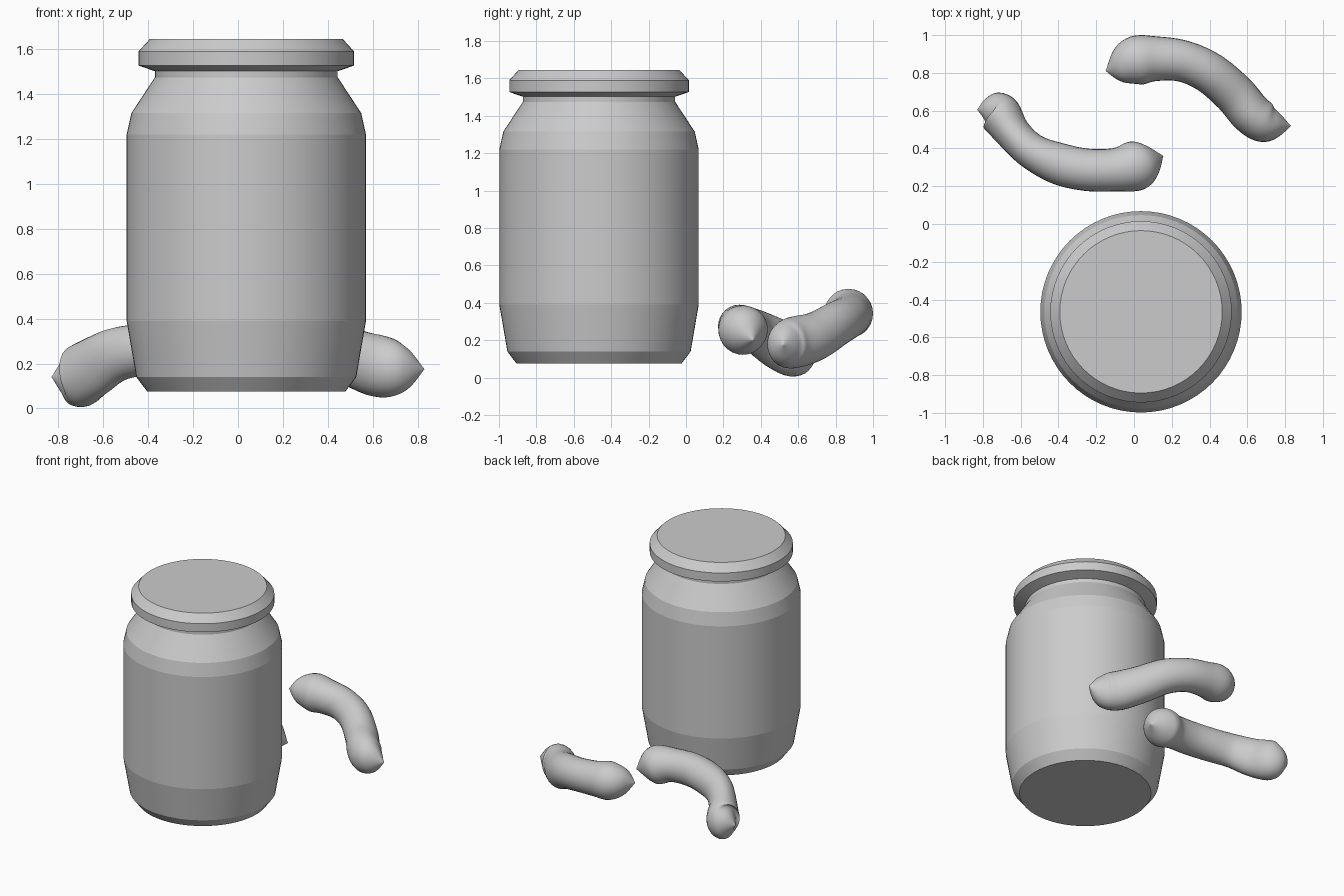
import bpy, bmesh, math
from mathutils import Vector

if "Cube" in bpy.data.objects:
    bpy.data.objects.remove(bpy.data.objects["Cube"])

grey = bpy.data.materials.new("plain grey")
grey.diffuse_color = (0.6, 0.6, 0.6, 1)
grey.use_nodes = True
grey.node_tree.nodes["Principled BSDF"].inputs["Base Color"].default_value = grey.diffuse_color


def loft(name, rings, smooth_angle):
    """Skin a list of vertex rings and cap both ends."""
    bm = bmesh.new()
    loops = [[bm.verts.new(p) for p in ring] for ring in rings]
    n = len(loops[0])
    for a, b in zip(loops, loops[1:]):
        for i in range(n):
            j = (i + 1) % n
            bm.faces.new((a[i], a[j], b[j], b[i]))
    bm.faces.new(loops[0][::-1])
    bm.faces.new(loops[-1])
    bmesh.ops.recalc_face_normals(bm, faces=bm.faces[:])
    me = bpy.data.meshes.new(name)
    bm.to_mesh(me)
    bm.free()
    me.materials.append(grey)
    ob = bpy.data.objects.new(name, me)
    bpy.context.collection.objects.link(ob)
    bpy.ops.object.select_all(action='DESELECT')
    ob.select_set(True)
    bpy.context.view_layer.objects.active = ob
    bpy.ops.object.shade_smooth_by_angle(angle=math.radians(smooth_angle))
    return ob


def lathe(name, profile, cx=0.037, cy=-0.465, n=64):
    rings = [[(cx + r * math.cos(2 * math.pi * i / n),
               cy + r * math.sin(2 * math.pi * i / n), z) for i in range(n)]
             for r, z in profile]
    return loft(name, rings, 8)


def spline(keys, steps):
    """Catmull-Rom interpolation of key vectors of any size."""
    k = [keys[0]] + keys + [keys[-1]]
    out = []
    for s in range(1, len(k) - 2):
        for q in range(steps):
            t = q / steps
            out.append([0.5 * (2 * b + (c - a) * t + (2 * a - 5 * b + 4 * c - d) * t * t
                               + (3 * b - a - 3 * c + d) * t ** 3)
                        for a, b, c, d in zip(*k[s - 1:s + 3])])
    return out + [list(keys[-1])]


def puff(name, keys, n=28):
    """Bent tube; each key is x, y, z, sideways radius, upright radius."""
    pts = spline(keys, 6)
    rings = []
    for i, p in enumerate(pts):
        a, b = pts[max(i - 2, 0)], pts[min(i + 2, len(pts) - 1)]
        t = (Vector(b[:3]) - Vector(a[:3])).normalized()
        side = t.cross(Vector((0, 0, 1))).normalized()
        up = side.cross(t)
        rs, ru = max(p[3], 0.001), max(p[4], 0.001)
        rings.append([Vector(p[:3]) + side * rs * math.cos(2 * math.pi * j / n)
                      + up * ru * math.sin(2 * math.pi * j / n) for j in range(n)])
    return loft(name, rings, 80)


# jar body with shoulder and neck
lathe("jar_body", [(0.441, 0.075), (0.49, 0.14), (0.533, 0.39), (0.533, 1.22),
                   (0.512, 1.315), (0.407, 1.475), (0.407, 1.51)])
# lid
lathe("jar_lid", [(0.407, 1.502), (0.48, 1.527), (0.48, 1.59), (0.43, 1.645)])

# two curled snack pieces lying behind the jar
puff("curl_near", [
    (-0.83, 0.605, 0.14, 0, 0), (-0.775, 0.605, 0.14, 0.072, 0.085),
    (-0.715, 0.585, 0.14, 0.112, 0.138), (-0.64, 0.48, 0.185, 0.095, 0.135),
    (-0.54, 0.385, 0.24, 0.095, 0.12), (-0.4, 0.32, 0.265, 0.11, 0.115),
    (-0.25, 0.287, 0.275, 0.112, 0.115), (-0.1, 0.287, 0.27, 0.115, 0.115),
    (0.01, 0.308, 0.252, 0.132, 0.132), (0.08, 0.33, 0.23, 0.095, 0.1),
    (0.155, 0.36, 0.2, 0, 0)])
puff("curl_far", [
    (-0.15, 0.81, 0.35, 0, 0), (-0.085, 0.83, 0.35, 0.085, 0.085),
    (0.01, 0.865, 0.345, 0.13, 0.13), (0.12, 0.875, 0.335, 0.118, 0.12),
    (0.26, 0.862, 0.32, 0.11, 0.115), (0.4, 0.8, 0.285, 0.11, 0.12),
    (0.53, 0.69, 0.22, 0.112, 0.13), (0.62, 0.585, 0.19, 0.112, 0.138),
    (0.695, 0.535, 0.178, 0.105, 0.125), (0.765, 0.523, 0.175, 0.065, 0.082),
    (0.83, 0.52, 0.175, 0, 0)])
